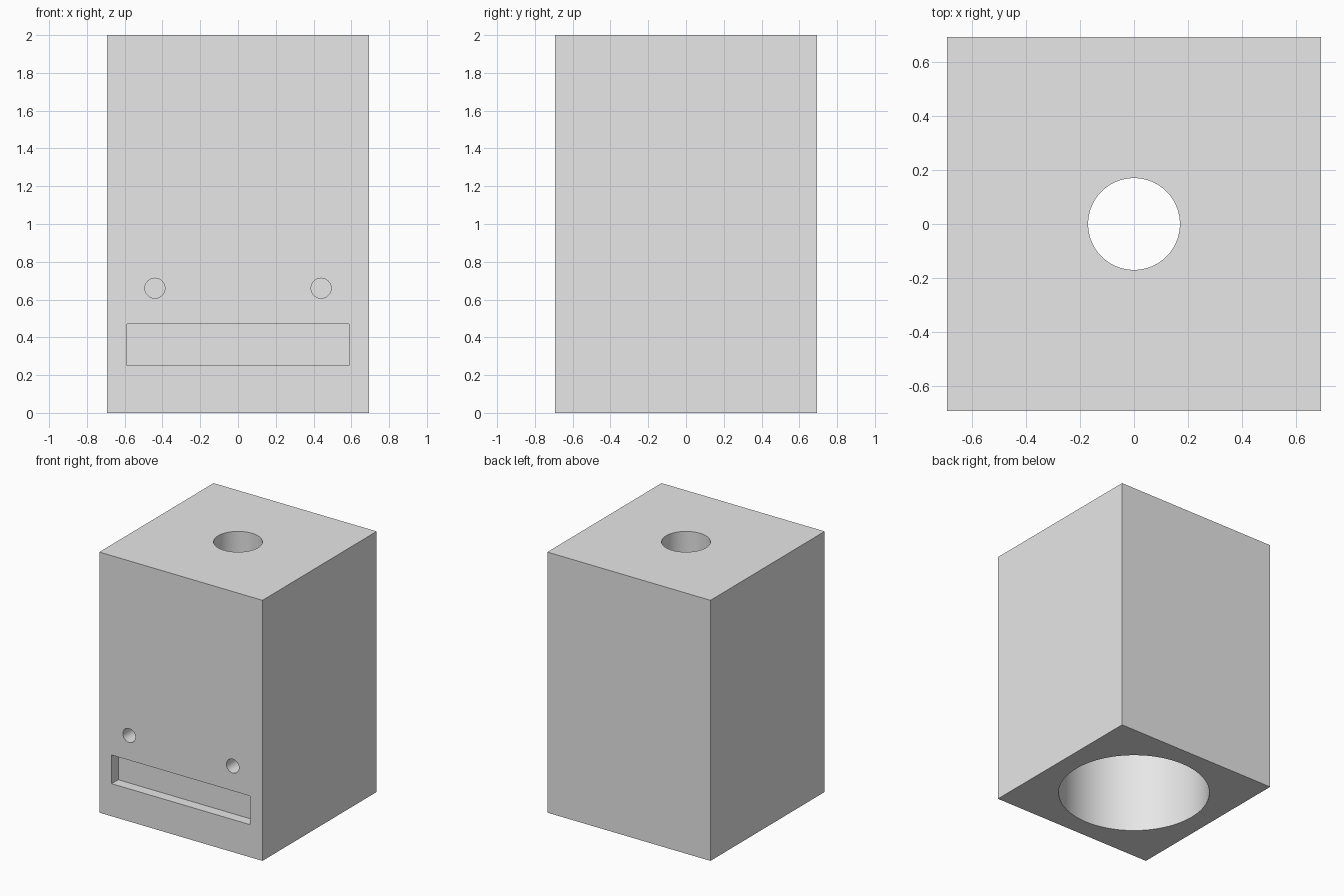
import bpy
from math import radians

if "Cube" in bpy.data.objects:
    bpy.data.objects.remove(bpy.data.objects["Cube"], do_unlink=True)

SIDE, HEIGHT = 1.385, 2.0
FRONT = -SIDE / 2
EPS = 0.05  # cutters overshoot the open face

grey = bpy.data.materials.new("plain grey")
grey.use_nodes = True
grey.diffuse_color = (0.8, 0.8, 0.8, 1)
grey.node_tree.nodes["Principled BSDF"].inputs["Base Color"].default_value = (0.8, 0.8, 0.8, 1)


def box(name, x, y, z):
    """Box from (low, high) ranges on each axis."""
    ranges = (x, y, z)
    bpy.ops.mesh.primitive_cube_add(size=1, location=[(a + b) / 2 for a, b in ranges])
    ob = bpy.context.object
    ob.name = name
    ob.scale = [b - a for a, b in ranges]
    bpy.ops.object.transform_apply(location=True, rotation=True, scale=True)
    return ob


def cylinder(name, radius, depth, location, tilt=0, sides=96):
    bpy.ops.mesh.primitive_cylinder_add(vertices=sides, radius=radius, depth=depth,
                                        location=location, rotation=(radians(tilt), 0, 0))
    ob = bpy.context.object
    ob.name = name
    bpy.ops.object.transform_apply(location=True, rotation=True, scale=True)
    return ob


def cut(body, cutter):
    """Subtract the cutter from the body and discard it."""
    cutter.hide_render = True
    mod = body.modifiers.new("cut", 'BOOLEAN')
    mod.operation = 'DIFFERENCE'
    mod.solver = 'EXACT'
    mod.object = cutter
    bpy.ops.object.select_all(action='DESELECT')
    body.select_set(True)
    bpy.context.view_layer.objects.active = body
    bpy.ops.object.modifier_apply(modifier=mod.name)
    bpy.data.objects.remove(cutter, do_unlink=True)


# Square housing block
housing = box("housing", (FRONT, -FRONT), (FRONT, -FRONT), (0, HEIGHT))
housing.data.materials.append(grey)

# Wide bore open at the bottom, leaving a thick top
bore_top = HEIGHT - 0.16
cut(housing, cylinder("bore_cutter", 0.54, bore_top + EPS, (0, 0, (bore_top - EPS) / 2)))

# Narrow hole through the top
cut(housing, cylinder("top_hole_cutter", 0.17, 0.6, (0, 0, HEIGHT)))

# Shallow rectangular recess on the front
cut(housing, box("slot_cutter", (-0.588, 0.588), (FRONT - EPS, FRONT + 0.08), (0.25, 0.47)))

# Pair of small round holes above the recess
hole_depth = 0.2
for side in (-1, 1):
    cut(housing, cylinder("front_hole_cutter", 0.053, hole_depth + EPS,
                          (side * 0.44, FRONT + (hole_depth - EPS) / 2, 0.66), 90, 48))

# Smooth bore walls, sharp block edges
bpy.ops.object.shade_smooth_by_angle(angle=radians(30))
